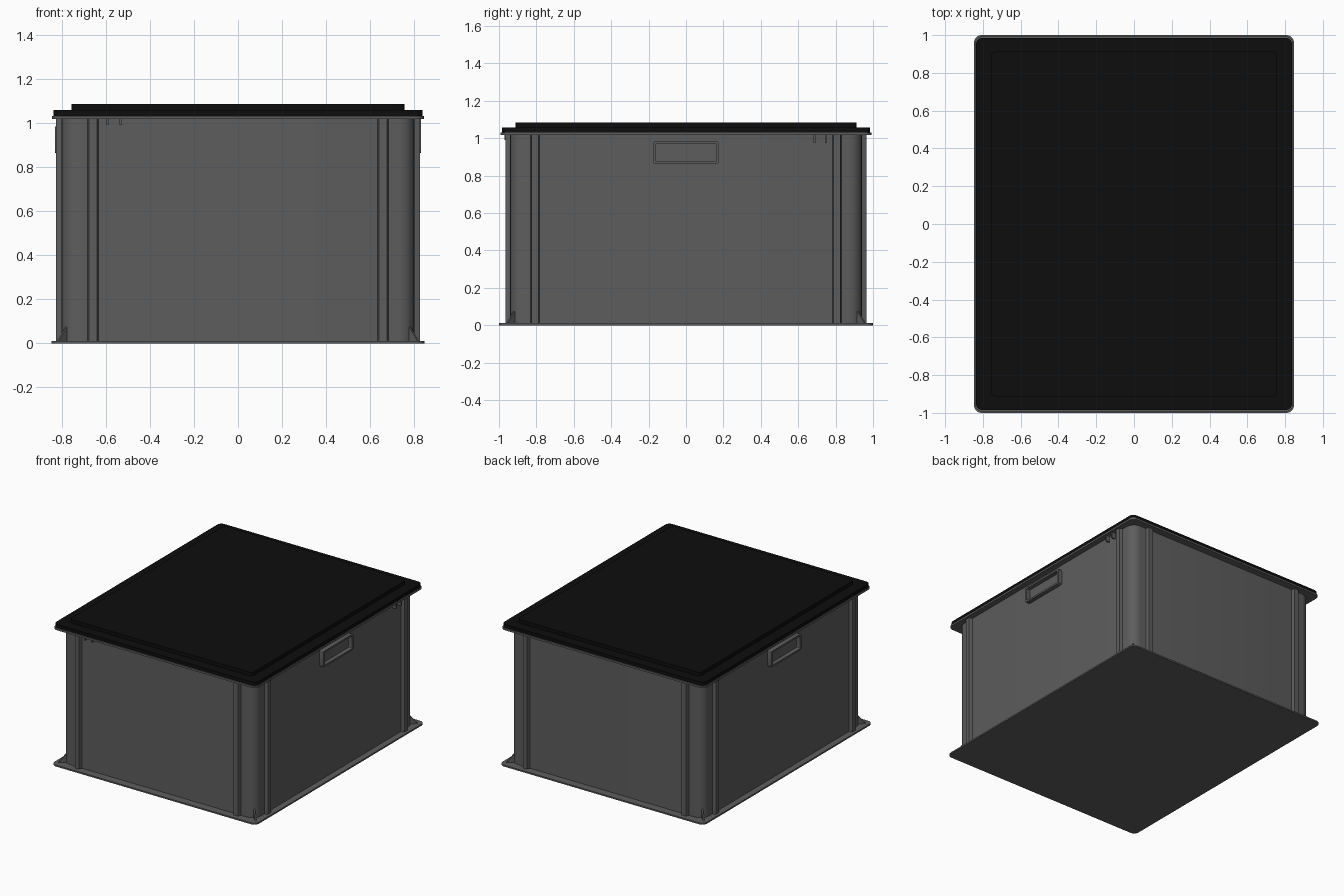
import bpy, bmesh
from math import pi, cos, sin, atan2
from mathutils import Matrix, Vector

if "Cube" in bpy.data.objects:
    bpy.data.objects.remove(bpy.data.objects["Cube"])


def material(name, v):
    m = bpy.data.materials.new(name)
    m.diffuse_color = (v, v, v, 1)
    m.use_nodes = True
    m.node_tree.nodes["Principled BSDF"].inputs["Base Color"].default_value = m.diffuse_color
    return m


GREY = material("dark_grey_plastic", 0.11)
BLACK = material("black_plastic", 0.004)


def rounded(hx, hy, r, n=6):
    """Counter-clockwise rounded rectangle outline."""
    pts = []
    for q, (sx, sy) in enumerate([(1, 1), (-1, 1), (-1, -1), (1, -1)]):
        for i in range(n + 1):
            a = (q + i / n) * pi / 2
            pts.append((sx * (hx - r) + r * cos(a), sy * (hy - r) + r * sin(a)))
    return pts


def prism(name, outer, lo, hi, inner=None, frame=Matrix(), mat=GREY):
    """Extrude an outline (or a ring, if inner is given) from lo to hi."""
    bm = bmesh.new()

    def loop(pts, w):
        return [bm.verts.new(frame @ Vector((u, v, w))) for u, v in pts]

    def bridge(a, b):
        n = len(a)
        for i in range(n):
            j = (i + 1) % n
            bm.faces.new((a[i], a[j], b[j], b[i]))

    o0, o1 = loop(outer, lo), loop(outer, hi)
    bridge(o0, o1)
    if inner:
        i0, i1 = loop(inner, lo), loop(inner, hi)
        bridge(i1, i0)
        bridge(o1, i1)
        bridge(i0, o0)
    else:
        bm.faces.new(o1)
        bm.faces.new(o0[::-1])
    bmesh.ops.recalc_face_normals(bm, faces=bm.faces[:])
    me = bpy.data.meshes.new(name)
    bm.to_mesh(me)
    bm.free()
    me.materials.append(mat)
    ob = bpy.data.objects.new(name, me)
    bpy.context.collection.objects.link(ob)
    bpy.context.view_layer.objects.active = ob
    bpy.ops.object.select_all(action='DESELECT')
    ob.select_set(True)
    bpy.ops.object.shade_smooth_by_angle(angle=pi / 6)
    return ob


WX, WY = 0.80, 0.94      # outer wall planes
TOP = 1.018              # underside of rim
OUT = 0.025              # rib projection


def turn(a):
    return Matrix.Rotation(a, 4, 'Z')


# Base plate and hollow body
prism("base_plate", rounded(0.847, 1.0, 0.04), 0, 0.011)
prism("body_walls", rounded(WX, WY, 0.07), 0.011, TOP,
      inner=rounded(WX - 0.02, WY - 0.02, 0.05))

# Rim and stepped lid
prism("rim", rounded(0.843, 0.993, 0.04), TOP, 1.032,
      inner=rounded(WX - 0.02, WY - 0.02, 0.05))
prism("lid_edge", rounded(0.837, 0.985, 0.035), 1.032, 1.058, mat=BLACK)
prism("lid_plateau", rounded(0.755, 0.912, 0.02), 1.058, 1.085, mat=BLACK)

# Four walls, each with two tapered vertical ribs; k counts quarter turns from +x
for k, side in enumerate(["right", "back", "left", "front"]):
    wall, at = ((WX, 0.807), (WY, 0.658))[k % 2]
    for s in (-1, 1):
        c = s * at
        profile = [(wall - 0.005, c - 0.026), (wall + OUT, c - 0.018),
                   (wall + OUT, c + 0.018), (wall - 0.005, c + 0.026)]
        prism(f"{side}_rib", profile, 0.011, TOP, frame=turn(k * pi / 2))

# Handle frames on both long sides
UP = Matrix(((0, 0, 1, 0), (1, 0, 0, 0), (0, 1, 0, 0.924), (0, 0, 0, 1)))
for side, a in (("right", 0), ("left", pi)):
    prism(f"{side}_handle_frame", rounded(0.177, 0.06, 0.012, 3), WX - 0.005, WX + 0.031,
          inner=rounded(0.164, 0.047, 0.006, 3), frame=turn(a) @ UP)

# Small tabs hanging under the rim
for side, a, wall, spots, z in (("right", 0, WX, (0.687, 0.748), 0.975),
                                ("front", -pi / 2, WY, (-0.592, -0.532), 0.99)):
    for c in spots:
        prism(f"{side}_tab", [(wall - 0.005, c - 0.005), (wall + 0.03, c - 0.005),
                              (wall + 0.03, c + 0.005), (wall - 0.005, c + 0.005)],
              z, TOP, frame=turn(a))

# Diagonal gussets at the foot of each corner
for sx in (-1, 1):
    for sy in (-1, 1):
        place = Matrix.Translation((sx * 0.777, sy * 0.917, 0)) @ turn(atan2(sy, sx))
        prism("corner_gusset", [(-0.005, 0.01), (0.058, 0.01), (0.003, 0.075), (-0.005, 0.075)],
              -0.005, 0.005, frame=place @ Matrix.Rotation(pi / 2, 4, 'X'))
